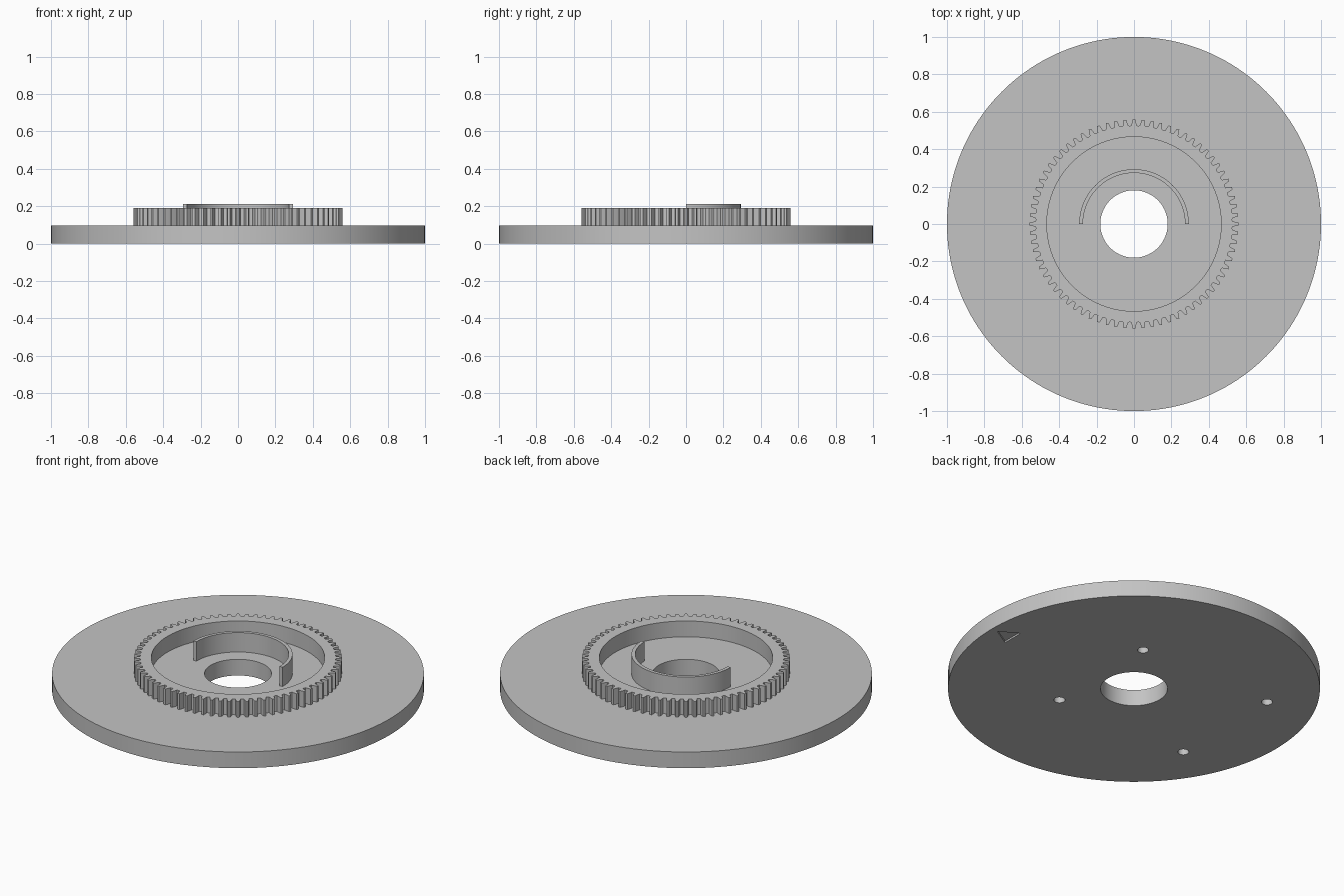
import bpy
import bmesh
from math import sin, cos, pi, tau, radians

TEETH = 72
PLATE_TOP = 0.096

if "Cube" in bpy.data.objects:
    bpy.data.objects.remove(bpy.data.objects["Cube"], do_unlink=True)

grey = bpy.data.materials.new("plain grey")
grey.use_nodes = True
grey.diffuse_color = (0.55, 0.55, 0.55, 1)
grey.node_tree.nodes["Principled BSDF"].inputs["Base Color"].default_value = grey.diffuse_color


def polar(r, a):
    return r * cos(a), r * sin(a)


def circle(r, n, cx=0, cy=0):
    pts = [polar(r, tau * i / n) for i in range(n)]
    return [(x + cx, y + cy) for x, y in pts]


def finish(name, bm):
    bmesh.ops.recalc_face_normals(bm, faces=bm.faces)
    mesh = bpy.data.meshes.new(name)
    bm.to_mesh(mesh)
    bm.free()
    mesh.materials.append(grey)
    obj = bpy.data.objects.new(name, mesh)
    bpy.context.collection.objects.link(obj)
    return obj


def prism(name, outline, z0, z1):
    """Solid block from a flat outline."""
    bm = bmesh.new()
    low = [bm.verts.new((x, y, z0)) for x, y in outline]
    high = [bm.verts.new((x, y, z1)) for x, y in outline]
    bm.faces.new(low)
    bm.faces.new(high)
    n = len(outline)
    for i in range(n):
        j = (i + 1) % n
        bm.faces.new((low[i], low[j], high[j], high[i]))
    return finish(name, bm)


def ring(name, outer, inner, z0, z1, closed=True):
    """Band between two outlines with equal point counts."""
    bm = bmesh.new()
    loops = [[bm.verts.new((x, y, z)) for x, y in line]
             for line, z in ((outer, z0), (outer, z1), (inner, z1), (inner, z0))]
    n = len(outer)
    for i in range(n if closed else n - 1):
        j = (i + 1) % n
        for k in range(4):
            a, b = loops[k], loops[(k + 1) % 4]
            bm.faces.new((a[i], a[j], b[j], b[i]))
    if not closed:
        for i in (0, n - 1):
            bm.faces.new([loop[i] for loop in loops])
    return finish(name, bm)


def smooth(obj):
    bpy.ops.object.select_all(action='DESELECT')
    obj.select_set(True)
    bpy.context.view_layer.objects.active = obj
    bpy.ops.object.shade_smooth_by_angle(angle=radians(30))


# Base plate with centre bore
plate = ring("base_plate", circle(1, 160), circle(0.18, 160), 0, PLATE_TOP)

# Blind mounting holes and the pointer recess on the underside
cutters = [prism("hole_cutter", circle(0.03, 32, x, y), -0.05, 0.07)
           for x in (0.23, -0.64) for y in (0.35, -0.35)]
cutters.append(prism("pointer_cutter", [(0.96, 0), (0.85, 0.065), (0.85, -0.065)], -0.05, 0.01))
bpy.context.view_layer.objects.active = plate
for cutter in cutters:
    mod = plate.modifiers.new("cut", 'BOOLEAN')
    mod.operation = 'DIFFERENCE'
    mod.solver = 'EXACT'
    mod.object = cutter
    bpy.ops.object.modifier_apply(modifier=mod.name)
    bpy.data.objects.remove(cutter, do_unlink=True)

# Toothed ring
tooth = [(-0.5, 0.525), (-0.31, 0.527), (-0.23, 0.543), (-0.13, 0.559),
         (0.13, 0.559), (0.23, 0.543), (0.31, 0.527)]
steps = [(tau * (t + offset) / TEETH + pi / 2, r) for t in range(TEETH) for offset, r in tooth]
gear = ring("gear_ring", [polar(r, a) for a, r in steps],
            [polar(0.466, a) for a, r in steps], PLATE_TOP - 0.01, 0.19)

# Half-round inner wall
sweep = [pi * i / 64 for i in range(65)]
wall = ring("half_round_wall", [polar(0.293, a) for a in sweep],
            [polar(0.273, a) for a in sweep], PLATE_TOP - 0.01, 0.211, closed=False)

for part in (plate, gear, wall):
    smooth(part)
